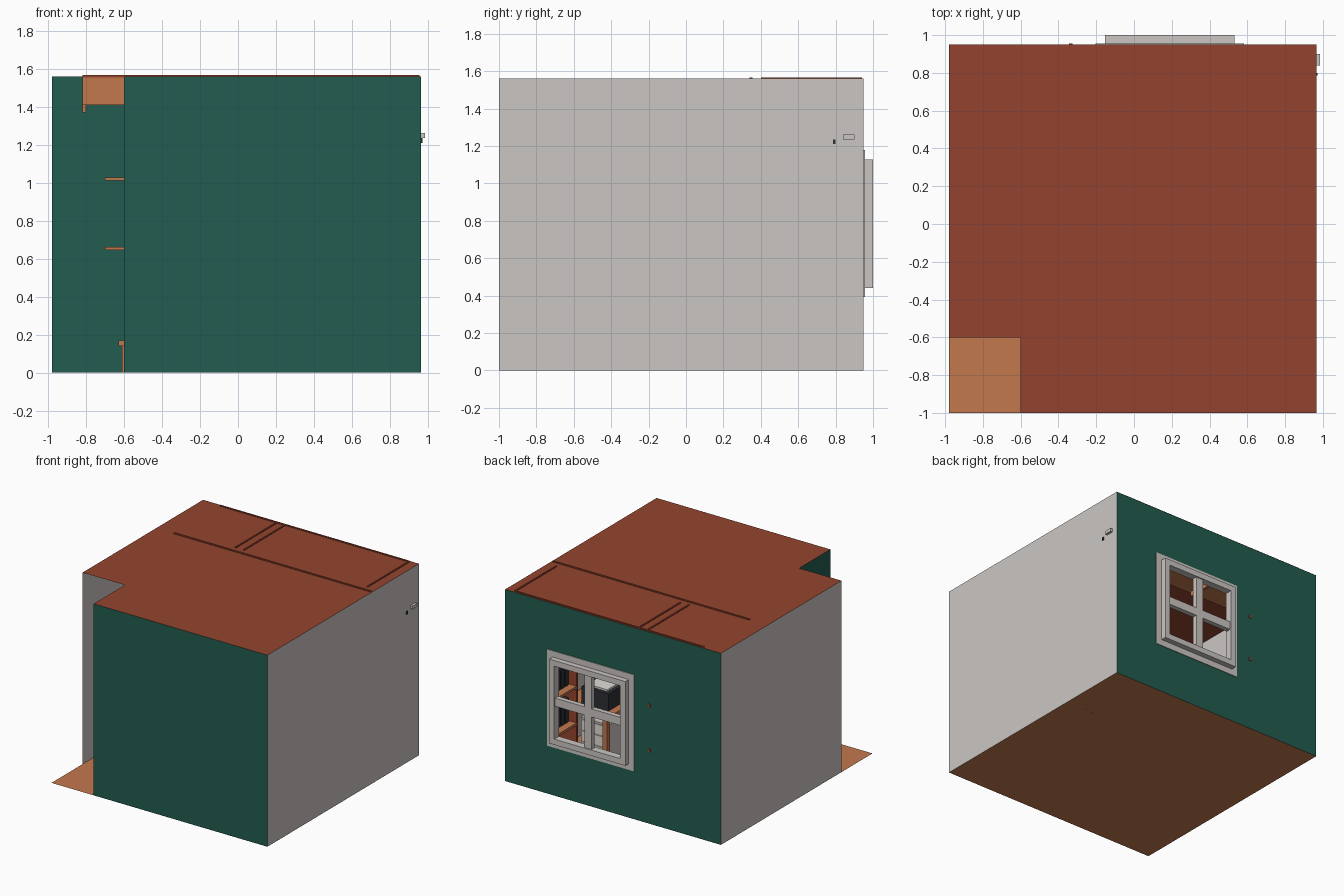
import bpy, bmesh

if "Cube" in bpy.data.objects:
    bpy.data.objects.remove(bpy.data.objects["Cube"])


def srgb(r, g, b):
    f = lambda c: (c / 255 / 12.92) if c < 10 else ((c / 255 + 0.055) / 1.055) ** 2.4
    return (f(r), f(g), f(b), 1)


def material(name, *rgb):
    m = bpy.data.materials.new(name)
    m.diffuse_color = srgb(*rgb)
    m.use_nodes = True
    m.node_tree.nodes["Principled BSDF"].inputs["Base Color"].default_value = m.diffuse_color
    return m


GREEN = material("dark green", 34, 92, 80)
GREY = material("warm grey", 203, 198, 195)
BRICK = material("brick brown", 148, 68, 46)
WOOD = material("orange wood", 194, 120, 77)
DARK = material("charcoal", 45, 47, 52)
WHITE = material("off white", 225, 222, 215)


def make(name, verts, faces, mat):
    me = bpy.data.meshes.new(name)
    me.from_pydata(verts, [], faces)
    me.materials.append(mat)
    ob = bpy.data.objects.new(name, me)
    bpy.context.collection.objects.link(ob)
    return ob


def boxes(name, mat, *spans):
    """One object made of axis-aligned boxes (x0, x1, y0, y1, z0, z1)."""
    bm = bmesh.new()
    for x0, x1, y0, y1, z0, z1 in spans:
        for v in bmesh.ops.create_cube(bm, size=1)["verts"]:
            v.co = (x1 if v.co.x > 0 else x0, y1 if v.co.y > 0 else y0, z1 if v.co.z > 0 else z0)
    ob = make(name, [], [], mat)
    bm.to_mesh(ob.data)
    bm.free()
    return ob


L, R, F, B, H = -0.98, 0.965, -1.0, 0.95, 1.56   # room limits
NX, NY = -0.6, -0.6                              # corner entrance

# Room shell: single sheets, facing outward
make("floor", [(L, F, 0), (L, B, 0), (R, B, 0), (R, F, 0)], [(0, 1, 2, 3)], WOOD)
make("ceiling", [(NX, F, H), (R, F, H), (R, B, H), (L, B, H), (L, NY, H), (NX, NY, H)],
     [(0, 1, 2, 5), (2, 3, 4, 5)], BRICK)


def wall(name, a, b, mat):
    make(name, [(*a, 0), (*b, 0), (*b, H), (*a, H)], [(0, 1, 2, 3)], mat)


wall("front_wall", (NX, F), (R, F), GREEN)
wall("entrance_wall", (NX, NY), (NX, F), GREEN)
wall("right_wall", (R, F), (R, B), GREY)
wall("left_wall", (L, B), (L, NY), GREY)

# Back wall with a square window opening
CX, CZ, HW = 0.19, 0.785, 0.30
outer = [(R, B, 0), (L, B, 0), (L, B, H), (R, B, H)]
inner = [(CX + sx * HW, B, CZ + sz * HW) for sx, sz in ((1, -1), (-1, -1), (-1, 1), (1, 1))]
make("back_wall", outer + inner, [(i, (i + 1) % 4, 4 + (i + 1) % 4, 4 + i) for i in range(4)], GREEN)


def frame(name, half, width, y0, y1, mat):
    i = half - width
    boxes(name, mat,
          (CX - half, CX - i, y0, y1, CZ - half, CZ + half),
          (CX + i, CX + half, y0, y1, CZ - half, CZ + half),
          (CX - i, CX + i, y0, y1, CZ - half, CZ - i),
          (CX - i, CX + i, y0, y1, CZ + i, CZ + half))


# Window: flat trim, deep frame and crossing bars
frame("window_trim", 0.393, 0.095, B - 0.002, B + 0.006, GREY)
frame("window_frame", 0.343, 0.046, B - 0.01, 1.0, GREY)
boxes("window_bars", GREY,
      (CX - 0.033, CX + 0.033, B, 0.99, CZ - 0.3, CZ + 0.3),
      (CX - 0.3, CX + 0.3, B, 0.99, CZ - 0.033, CZ + 0.033))

# Overhead storage loft, whose frame just breaks through the ceiling
boxes("loft_board", WOOD, (-0.82, 0.95, 0.35, 0.94, 1.41, 1.43))
boxes("loft_front", WOOD, (-0.82, 0.955, 0.34, 0.36, 1.41, 1.555))
boxes("loft_dividers", WOOD, *[(x, x + 0.02, 0.36, 0.94, 1.37, 1.555) for x in (-0.82, -0.27, 0.3, 0.88)])
T = H + 0.007
boxes("loft_top_edges", BRICK,
      (-0.82, 0.955, 0.34, 0.355, H - 0.01, T),
      (-0.82, 0.885, 0.93, 0.942, H - 0.01, T),
      *[(x, x + 0.012, 0.40, 0.93, H - 0.01, T) for x in (-0.31, -0.235, 0.88)])

# Shelves on the back wall, with fixings showing outside
for i, z in enumerate((0.655, 1.02)):
    boxes(f"wall_shelf_{i}", WOOD, (-0.7, -0.3, 0.76, 0.945, z - 0.008, z + 0.008))
    boxes(f"shelf_fixing_{i}", BRICK, (-0.345, -0.325, 0.93, 0.956, z - 0.07, z - 0.045))

# Low bench by the entrance side
boxes("bench", WOOD, (-0.63, -0.25, 0.5, 0.9, 0.14, 0.17),
      *[(x, x + 0.03, y, y + 0.03, 0, 0.14) for x in (-0.61, -0.3) for y in (0.52, 0.85)])

# Desk along the right wall
boxes("desk", WOOD, (0.5, 0.95, -0.6, 0.3, 0.36, 0.39),
      *[(x, x + 0.04, y, y + 0.04, 0, 0.36) for x in (0.51, 0.9) for y in (-0.59, 0.25)])
boxes("drawer_unit", GREY, (0.53, 0.78, 0.02, 0.24, 0.01, 0.3))
boxes("drawer_fronts", WHITE, *[(0.55, 0.76, 0.24, 0.248, z, z + 0.075) for z in (0.03, 0.12, 0.21)])
boxes("printer", DARK, (0.56, 0.8, 0.0, 0.2, 0.39, 0.53))
boxes("printer_tray", WHITE, (0.59, 0.77, 0.03, 0.17, 0.53, 0.545))

# Bookcase on the right wall
boxes("bookcase", BRICK, (0.72, 0.95, 0.36, 0.38, 0, 1.2), (0.72, 0.95, 0.78, 0.8, 0, 1.2),
      (0.94, 0.95, 0.38, 0.78, 0, 1.2))
boxes("bookcase_shelves", WOOD, *[(0.72, 0.94, 0.38, 0.78, z, z + 0.02) for z in (0.02, 0.3, 0.6, 0.9, 1.18)])
boxes("books", DARK, *[(0.78, 0.92, 0.4 + 0.05 * i, 0.435 + 0.05 * i, z, z + 0.2 - 0.02 * (i % 3))
                       for z in (0.32, 0.62) for i in range(6)])

# Small bracket end passing through the right wall
boxes("bracket", GREY, (0.95, 0.985, 0.84, 0.9, 1.235, 1.262))
boxes("bracket_pin", DARK, (0.95, 0.972, 0.785, 0.80, 1.21, 1.235))
